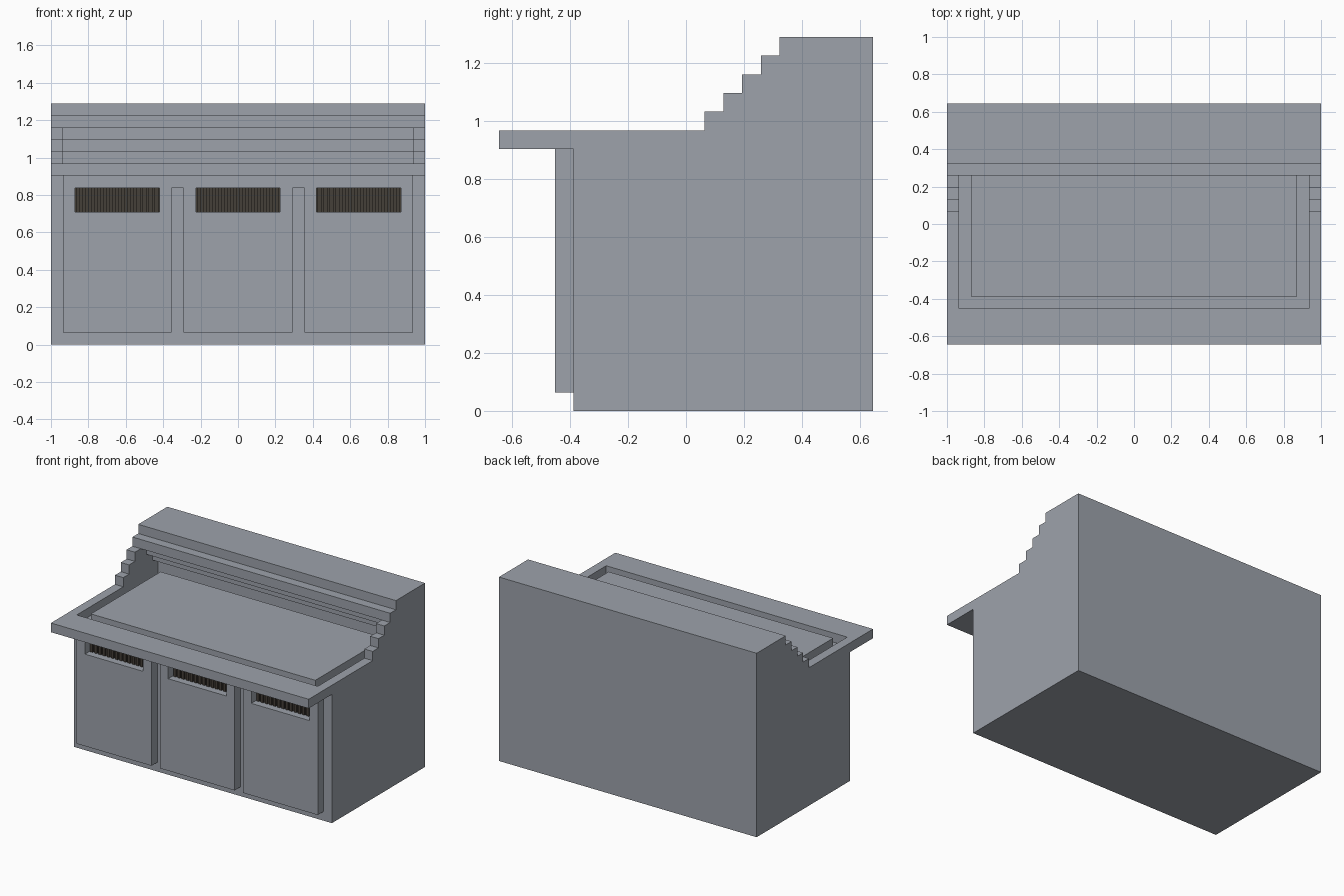
import bpy, bmesh

if "Cube" in bpy.data.objects:
    bpy.data.objects.remove(bpy.data.objects["Cube"], do_unlink=True)

U = 2 / 31          # design module
HALF = 15.5         # half width in modules
INNER = 14.5        # half width between the side panels


def material(name, rgb):
    m = bpy.data.materials.new(name)
    m.use_nodes = True
    m.diffuse_color = (*rgb, 1)
    bsdf = m.node_tree.nodes["Principled BSDF"]
    bsdf.inputs["Base Color"].default_value = (*rgb, 1)
    return m


GREY = material("cool grey", (0.34, 0.365, 0.41))
DARK = material("dark brown", (0.06, 0.05, 0.04))


def finish(bm, name, mat):
    bmesh.ops.recalc_face_normals(bm, faces=bm.faces)
    bmesh.ops.scale(bm, vec=(U, U, U), verts=bm.verts)
    mesh = bpy.data.meshes.new(name)
    bm.to_mesh(mesh)
    bm.free()
    mesh.materials.append(mat)
    obj = bpy.data.objects.new(name, mesh)
    bpy.context.scene.collection.objects.link(obj)
    return obj


def boxes(name, spans, mat=GREY):
    """Each span is (x0, x1, y0, y1, z0, z1) in modules."""
    bm = bmesh.new()
    for x0, x1, y0, y1, z0, z1 in spans:
        vs = bmesh.ops.create_cube(bm, size=1)["verts"]
        bmesh.ops.scale(bm, vec=(x1 - x0, y1 - y0, z1 - z0), verts=vs)
        bmesh.ops.translate(bm, vec=((x0 + x1) / 2, (y0 + y1) / 2, (z0 + z1) / 2), verts=vs)
    return finish(bm, name, mat)


def extrude_profile(name, profile, x0, x1):
    """Side outline of (y, z) points swept along x."""
    bm = bmesh.new()
    face = bm.faces.new([bm.verts.new((x0, y, z)) for y, z in profile])
    new = bmesh.ops.extrude_face_region(bm, geom=[face])["geom"]
    moved = [g for g in new if isinstance(g, bmesh.types.BMVert)]
    bmesh.ops.translate(bm, vec=(x1 - x0, 0, 0), verts=moved)
    return finish(bm, name, GREY)


# Shared lower back outline and top cornice
base = [(-6, 0), (10, 0), (10, 20), (5, 20), (5, 19), (4, 19), (4, 18)]

# Side panels with stair-stepped wings and counter overhang
steps = [p for i in range(3, 0, -1) for p in ((i, i + 15), (i, i + 14))]
wing = base + steps + [(-10, 15), (-10, 14), (-6, 14)]
for side, x0, x1 in (("right", -HALF, -INNER), ("left", INNER, HALF)):
    extrude_profile(side + "_side_panel", wing, x0, x1)

# Cabinet body and the corbelled back under the cornice
corbel = [(5, 18), (5, 17), (6, 17), (6, 16), (7, 16), (7, 14), (-6, 14)]
extrude_profile("cabinet_body", base + corbel, -INNER, INNER)

# Counter ledge and the worktop, with a gutter between them
boxes("counter_ledge", [(-INNER, INNER, -10, -7, 14, 15)])
boxes("worktop", [(-13.5, 13.5, -6, 6, 14, 15)])

# Header rail and three doors with vent openings
boxes("header_rail", [(-INNER, INNER, -7, -6, 13, 14)])
for label, cx in (("right", -10), ("middle", 0), ("left", 10)):
    boxes(label + "_door", [
        (cx - 4.5, cx + 4.5, -7, -6, 1, 11),
        (cx - 4.5, cx - 3.5, -7, -6, 11, 13),
        (cx + 3.5, cx + 4.5, -7, -6, 11, 13),
    ])
    # Dark vent: back plate with two rows of ribs
    vent = [(cx - 3.5, cx + 3.5, -6.1, -6, 11, 13)]
    for row in (11, 12):
        for i in range(14):
            x = cx - 3.5 + i / 2
            vent.append((x + 0.1, x + 0.4, -6.25, -6.1, row, row + 1))
    boxes(label + "_vent_grille", vent, DARK)
